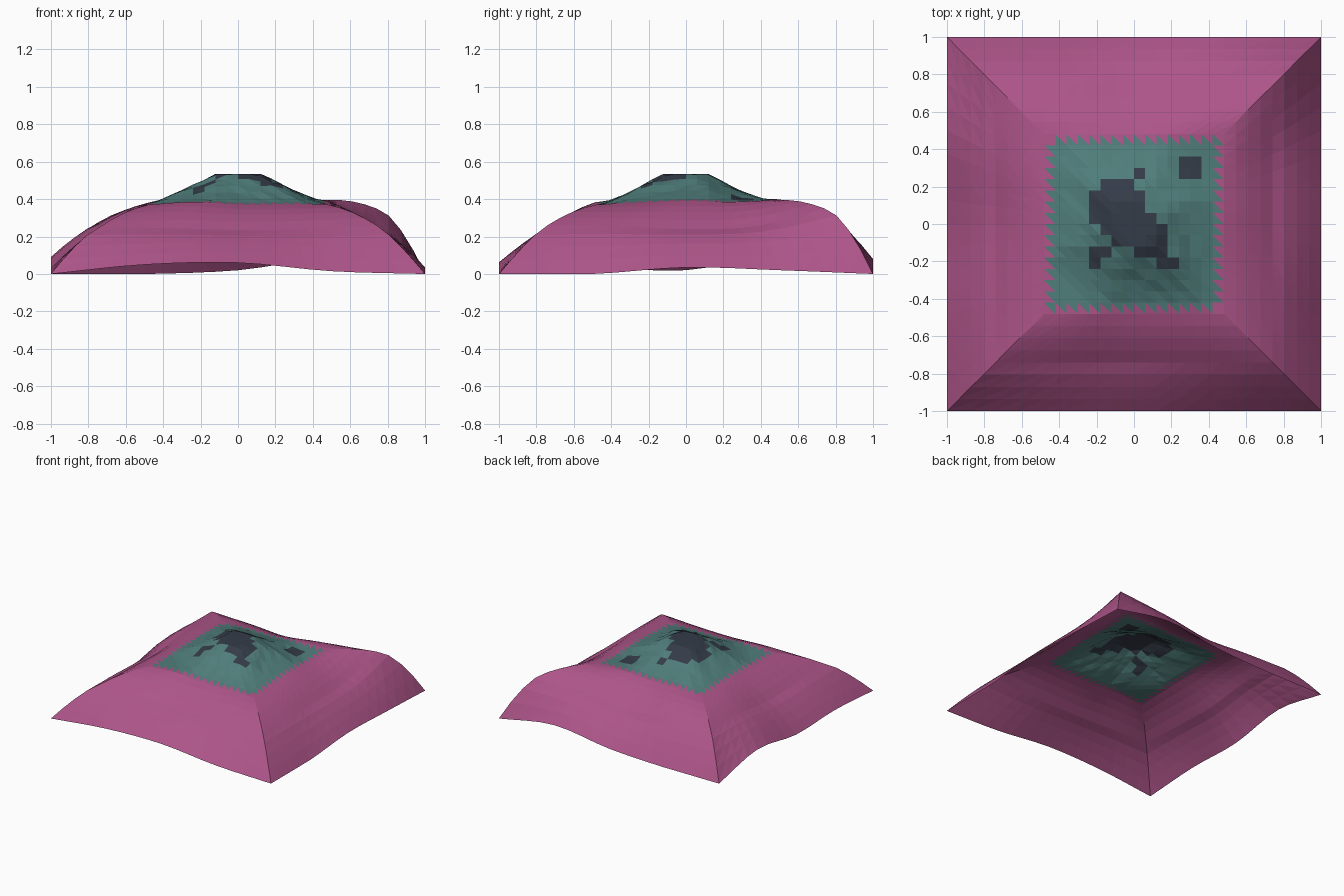
import bpy, bmesh, random
from mathutils import Vector

if "Cube" in bpy.data.objects:
    bpy.data.objects.remove(bpy.data.objects["Cube"])

random.seed(4)
N, V, R = 16, 8, 0.48          # cells across plateau, rings in skirt, plateau half width

# Heights along each side (5 stations) at outer rim, mid slope and plateau rim,
# then how sharply each end of the side bulges
SIDES = {
    "front": ([0, .05, .06, .015, 0], [.25, .245, .235, .24, .26], [.37, .385, .37, .37, .37], (1.3, 1.2)),
    "back":  ([0, .0, .02, .08, 0], [.28, .265, .24, .30, .35], [.37, .385, .385, .40, .395], (1.4, 1.6)),
    "left":  ([0, .03, .02, .09, 0], [.25, .235, .225, .265, .28], [.37, .375, .38, .38, .37], (1.3, 1.4)),
    "right": ([0, .0, .035, .02, 0], [.26, .255, .24, .255, .35], [.37, .38, .39, .385, .395], (1.2, 1.6)),
}


def smooth(pts, t):
    """Catmull-Rom through evenly spaced values, t in 0..1"""
    f = t * (len(pts) - 1)
    i = min(int(f), len(pts) - 2)
    f -= i
    b, c = pts[i], pts[i + 1]
    a = pts[i - 1] if i else 2 * b - c
    d = pts[i + 2] if i + 2 < len(pts) else 2 * c - b
    return max(0, b + .5 * f * (c - a + f * (2*a - 5*b + 4*c - d + f * (3*(b - c) + d - a))))


def lerp_table(tab, x):
    for (x0, y0), (x1, y1) in zip(tab, tab[1:]):
        if x <= x1:
            return y0 + (y1 - y0) * max(0, x - x0) / (x1 - x0)
    return tab[-1][1]


def skirt_point(side, i, j):
    t, v = i / N, j / V
    z0, z1, z2 = (smooth(row, t) for row in SIDES[side][:3])
    p0, p1 = SIDES[side][3]
    if v < .5:                                   # steep rounded outer slope
        z = z0 + (z1 - z0) * (1 - (1 - 2*v) ** (p0 + (p1 - p0) * t))
    else:                                        # gentle upper slope
        w = 2 * v - 1
        z = z1 + (z2 - z1) * w + .06 * w * (1 - w)
    r = 1 + (R - 1) * v
    s = r * (2 * t - 1)
    x, y = {"front": (s, -r), "back": (s, r), "left": (-r, s), "right": (r, s)}[side]
    return Vector((x, y, z))


# Plateau: blended rim heights plus a faceted flat-topped mound
MOUND = [(.12, 1), (.2, .7), (.3, .36), (.4, .09), (.48, 0)]


def plateau_point(i, j):
    s, t = i / N, j / N
    rim = lambda k, u: smooth(SIDES[k][2], u)
    base = ((1-t) * rim("front", s) + t * rim("back", s) + (1-s) * rim("left", t) + s * rim("right", t)
            - ((1-s)*(1-t) * rim("front", 0) + s*(1-t) * rim("front", 1)
               + (1-s)*t * rim("back", 0) + s*t * rim("back", 1)))
    x, y = R * (2*s - 1), R * (2*t - 1)
    d = max(abs(x), abs(y), abs(x + y) * .72, abs(x - y) * .56)
    if .13 < d < .4:
        d += random.uniform(-.012, .012)
    return Vector((x, y, base + (.535 - base) * lerp_table(MOUND, d)))


skirt, plateau, peak = [], [], []

# Four sloping sides
for side in SIDES:
    flip = side in ("back", "left")
    for i in range(N):
        for j in range(V):
            q = [skirt_point(side, a, b) for a, b in ((i, j), (i+1, j), (i+1, j+1), (i, j+1))]
            if flip:
                q.reverse()
            skirt += [(q[0], q[1], q[2]), (q[0], q[2], q[3])]

# Dark cells: row -> column range
DARK = {11: (5, 8), 10: (4, 9), 9: (4, 9), 8: (4, 10), 7: (5, 11), 6: (6, 11), 5: (8, 11), 4: (10, 12)}
EXTRA = {(4, 5), (4, 4), (5, 5), (8, 12)}
P = [[plateau_point(i, j) for j in range(N + 1)] for i in range(N + 1)]
for i in range(N):
    for j in range(N):
        a, b, c, d = P[i][j], P[i+1][j], P[i+1][j+1], P[i][j+1]
        low, high = (a, b, d), (b, c, d)
        lo, hi = DARK.get(j, (0, 0))
        if lo <= i < hi or (i, j) in EXTRA or (i in (12, 13) and j in (12, 13)):
            peak += [low, high]
        elif i == 0 or j == 0:            # toothed border
            skirt.append(low)
            (skirt if i == N-1 or j == N-1 else plateau).append(high)
        elif i == N-1 or j == N-1:
            skirt.append(high)
            plateau.append(low)
        else:
            plateau += [low, high]


def make(name, tris, color):
    bm = bmesh.new()
    for t in tris:
        bm.faces.new([bm.verts.new(p) for p in t])
    bmesh.ops.remove_doubles(bm, verts=bm.verts, dist=1e-4)
    me = bpy.data.meshes.new(name)
    bm.to_mesh(me)
    bm.free()
    mat = bpy.data.materials.new(name + "_color")
    mat.diffuse_color = (*color, 1)
    mat.use_nodes = True
    mat.node_tree.nodes["Principled BSDF"].inputs["Base Color"].default_value = mat.diffuse_color
    me.materials.append(mat)
    bpy.context.collection.objects.link(bpy.data.objects.new(name, me))


make("hill_slopes", skirt, (.42, .09, .25))
make("plateau_ground", plateau, (.08, .21, .20))
make("rocky_peak", peak, (.035, .045, .065))
